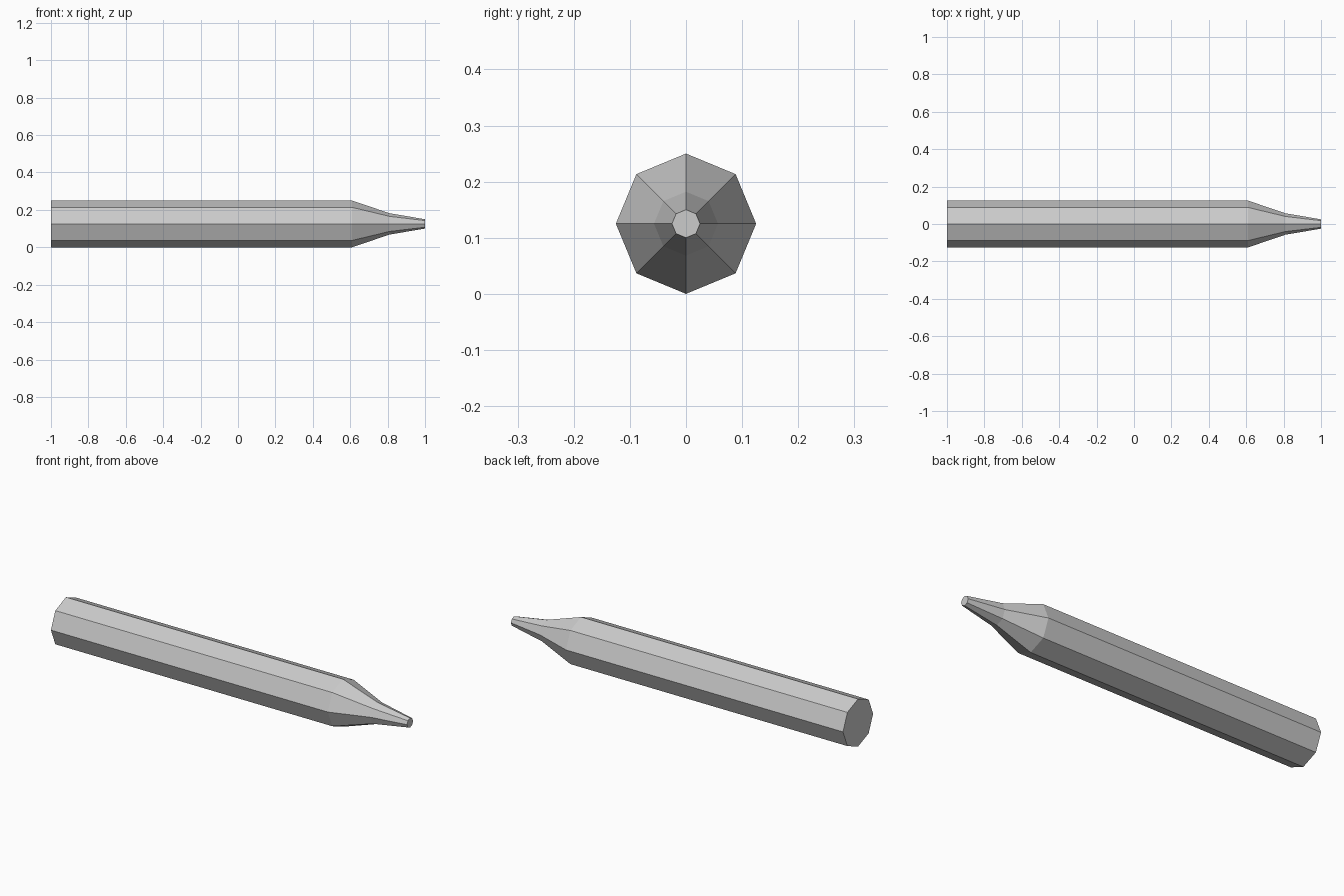
import bpy, bmesh
from math import cos, sin, tau

SIDES = 8
AXIS_HEIGHT = 0.125
# Stations along the length: (x, radius)
PROFILE = [(-1.0, 0.125), (0.61, 0.125), (0.81, 0.057), (1.0, 0.025)]

cube = bpy.data.objects.get("Cube")
if cube:
    bpy.data.objects.remove(cube, do_unlink=True)

# Plain grey material
grey = bpy.data.materials.new("plain_grey")
grey.use_nodes = True
colour = (0.6, 0.6, 0.6, 1.0)
grey.diffuse_color = colour
grey.node_tree.nodes["Principled BSDF"].inputs["Base Color"].default_value = colour

# Eight-sided shaft with its tapering tip, lofted along x
bm = bmesh.new()
rings = []
for x, r in PROFILE:
    rings.append([bm.verts.new((x, r * cos(tau * i / SIDES),
                                AXIS_HEIGHT + r * sin(tau * i / SIDES)))
                  for i in range(SIDES)])
for a, b in zip(rings, rings[1:]):
    for i in range(SIDES):
        j = (i + 1) % SIDES
        bm.faces.new((a[i], a[j], b[j], b[i]))

# Flat end caps
bm.faces.new(rings[0])
bm.faces.new(rings[-1])
bmesh.ops.recalc_face_normals(bm, faces=bm.faces[:])

mesh = bpy.data.meshes.new("shaft_with_tip")
bm.to_mesh(mesh)
bm.free()
mesh.materials.append(grey)
shaft = bpy.data.objects.new("shaft_with_tip", mesh)
bpy.context.collection.objects.link(shaft)
